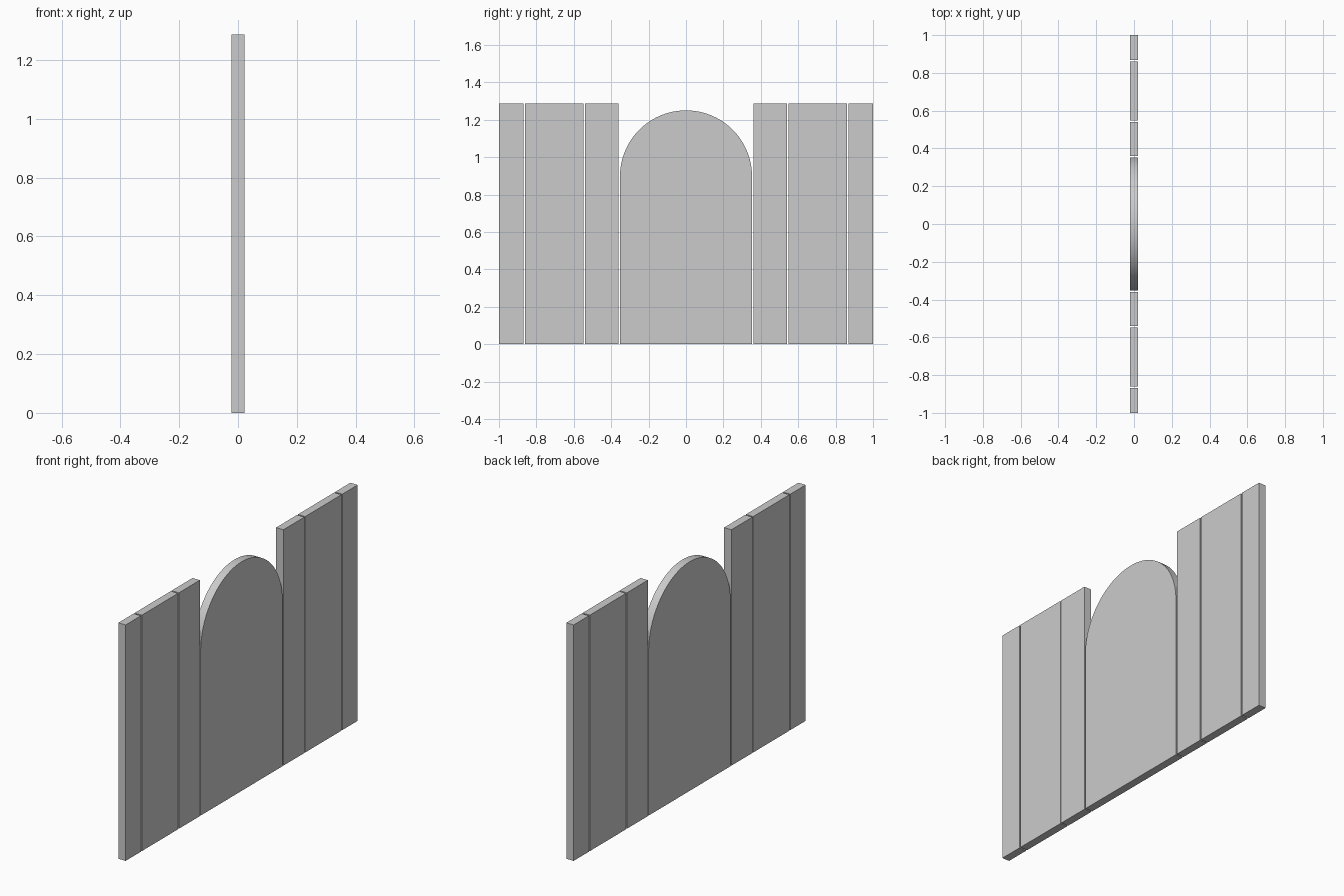
import bpy, bmesh, math

if "Cube" in bpy.data.objects:
    bpy.data.objects.remove(bpy.data.objects["Cube"])

HALF_T = 0.022      # half thickness of every panel
TOP = 1.287         # height of the straight boards
RADIUS = 0.353      # arch radius
SPRING = 0.897      # height where the arch starts


def extruded_panel(name, outline):
    """Closed slab from a (y, z) outline, extruded through x."""
    bm = bmesh.new()
    face = bm.faces.new([bm.verts.new((-HALF_T, y, z)) for y, z in outline])
    ret = bmesh.ops.extrude_face_region(bm, geom=[face], use_keep_orig=True)
    verts = [g for g in ret["geom"] if isinstance(g, bmesh.types.BMVert)]
    bmesh.ops.translate(bm, verts=verts, vec=(2 * HALF_T, 0, 0))
    bmesh.ops.recalc_face_normals(bm, faces=bm.faces[:])
    mesh = bpy.data.meshes.new(name)
    bm.to_mesh(mesh)
    bm.free()
    obj = bpy.data.objects.new(name, mesh)
    bpy.context.collection.objects.link(obj)
    return obj


# Straight boards, mirrored on both sides of the arch
boards = {"inner_board": (0.36, 0.541), "wide_board": (0.548, 0.86), "outer_board": (0.868, 1.0)}
for name, (a, b) in boards.items():
    for side, s in (("right", 1), ("left", -1)):
        extruded_panel(f"{name}_{side}", [(s * a, 0), (s * b, 0), (s * b, TOP), (s * a, TOP)])

# Central panel with a semicircular top
steps = 48
arc = [(RADIUS * math.cos(math.pi * i / steps), SPRING + RADIUS * math.sin(math.pi * i / steps))
       for i in range(steps + 1)]
arch = extruded_panel("arched_panel", [(-RADIUS, 0), (RADIUS, 0)] + arc)
bpy.context.view_layer.objects.active = arch
arch.select_set(True)
bpy.ops.object.shade_smooth_by_angle(angle=math.radians(30))
